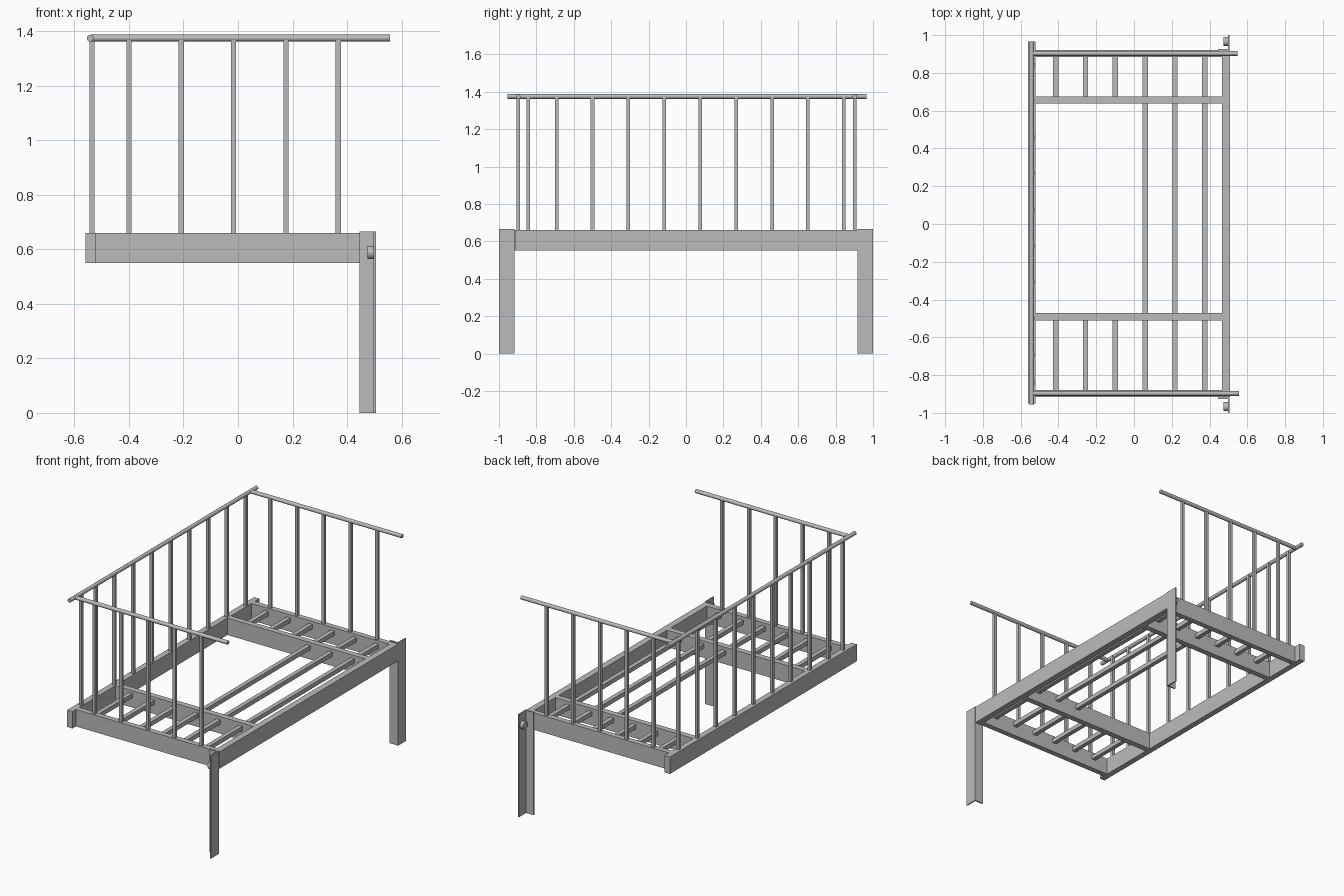
import bpy
import math
from mathutils import Vector

old = bpy.data.objects.get("Cube")
if old:
    bpy.data.objects.remove(old, do_unlink=True)

steel = bpy.data.materials.new("grey steel")
steel.use_nodes = True
GREY = (0.5, 0.5, 0.5, 1)
steel.diffuse_color = GREY
steel.node_tree.nodes["Principled BSDF"].inputs["Base Color"].default_value = GREY


def box(name, x, y, z):
    """Box from (min, max) ranges on each axis."""
    bpy.ops.mesh.primitive_cube_add(size=1)
    ob = bpy.context.object
    ob.name = name
    ob.location = [(a + b) / 2 for a, b in (x, y, z)]
    ob.scale = [abs(b - a) for a, b in (x, y, z)]
    ob.data.materials.append(steel)
    return ob


def tube(name, start, end, radius, sides=16):
    """Round bar between two points."""
    a, b = Vector(start), Vector(end)
    bpy.ops.mesh.primitive_cylinder_add(vertices=sides, radius=radius, depth=(b - a).length)
    ob = bpy.context.object
    ob.name = name
    ob.location = (a + b) / 2
    ob.rotation_euler = (b - a).to_track_quat("Z", "Y").to_euler()
    ob.data.materials.append(steel)
    bpy.ops.object.shade_smooth_by_angle(angle=math.radians(40))
    return ob


def post(name, x, y):
    """Square upright of the railing."""
    return box(name, (x - w, x + w), (y - w, y + w), (BEAM_TOP - 0.01, RAIL_Z))


w = 0.0095
BEAM = (0.55, 0.66)
BEAM_TOP = BEAM[1]
RAIL_Z = 1.375

# Floor frame
box("back_beam", (-0.56, -0.522), (-0.95, 0.965), BEAM)
box("front_beam", (0.466, 0.507), (-0.915, 0.925), BEAM)
box("side_beam_front", (-0.53, 0.47), (-0.915, -0.88), BEAM)
box("side_beam_back", (-0.53, 0.47), (0.885, 0.92), BEAM)
box("cross_beam_front", (-0.53, 0.47), (-0.51, -0.472), BEAM)
box("cross_beam_back", (-0.53, 0.47), (0.637, 0.674), BEAM)

# Floor slats: short ones at each end, long ones along the front
SLAT_Z = (0.612, 0.64)
for i in range(6):
    x = -0.415 + i * 0.158
    spans = [(-0.89, -0.49), (0.655, 0.89)] if i < 3 else [(-0.89, 0.89)]
    for span in spans:
        box("floor_slat", (x - 0.014, x + 0.014), span, SLAT_Z)

# Angle-section legs with a bolt on the inside of the outer flange
for s in (-1, 1):
    box("leg_outer_flange", (0.498, 0.506), (s * 0.918, s), (0, 0.666))
    box("leg_inner_flange", (0.445, 0.5), (s * 0.918, s * 0.927), (0, 0.666))
    tube("leg_bolt", (0.475, s * 0.967, 0.588), (0.5, s * 0.967, 0.588), 0.024)

# Top rails
tube("back_rail", (-0.542, -0.955, RAIL_Z), (-0.542, 0.965, RAIL_Z), 0.0125)
tube("side_rail_front", (-0.54, -0.897, RAIL_Z), (0.557, -0.897, RAIL_Z), 0.0125)
tube("side_rail_back", (-0.54, 0.903, RAIL_Z), (0.547, 0.903, RAIL_Z), 0.0125)

# Railing uprights
for y in (-0.897, 0.903):
    for i in range(5):
        post("side_upright", -0.4 + i * 0.192, y)
for i in range(10):
    y = 0.843 if i == 9 else -0.843 if i == 0 else -0.692 + (i - 1) * 0.192
    post("back_upright", -0.536, y)
